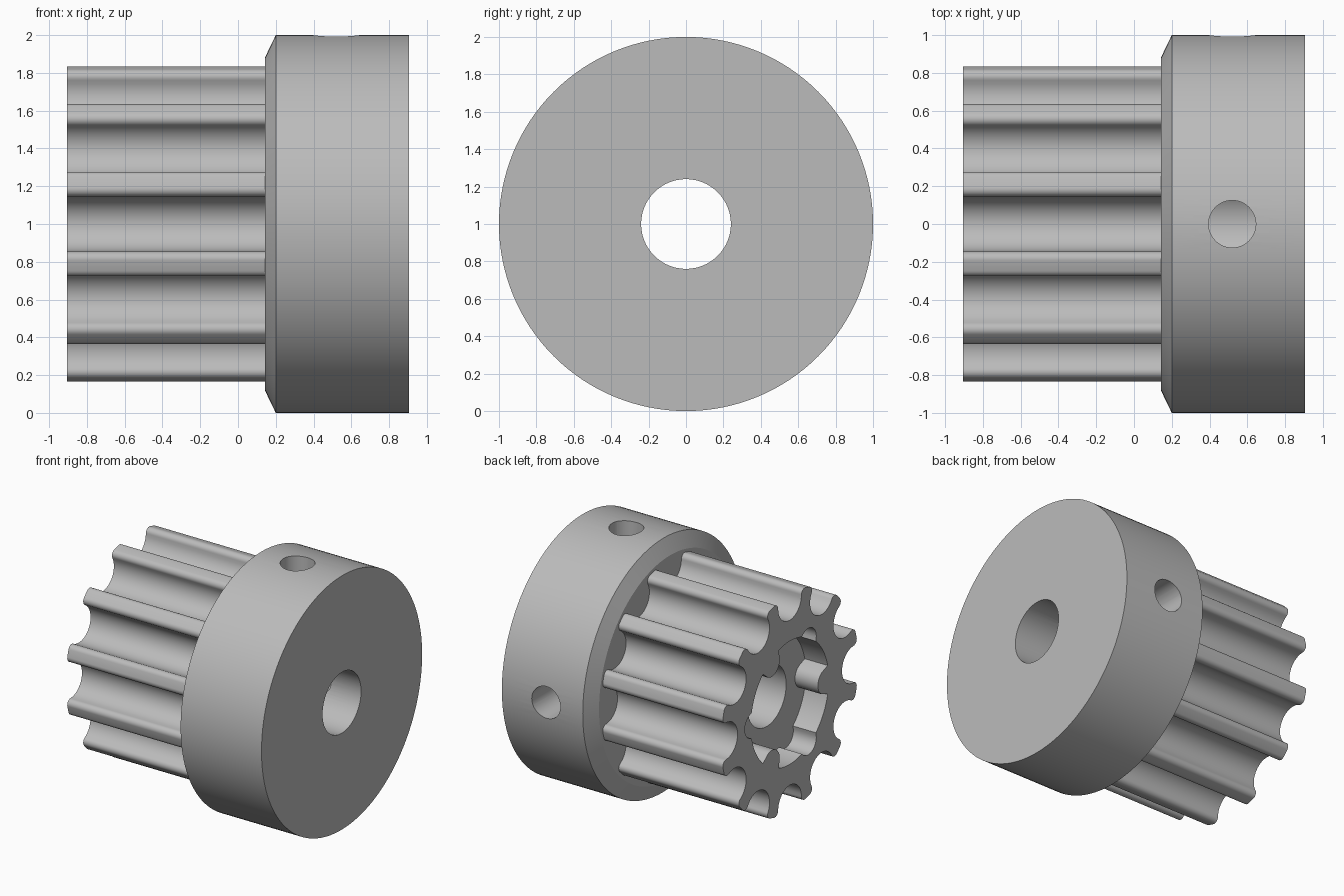
import bpy, bmesh
from math import sin, cos, pi, radians, acos, atan2, sqrt

if "Cube" in bpy.data.objects:
    bpy.data.objects.remove(bpy.data.objects["Cube"])

LEFT, STEP, RIGHT = -0.905, 0.142, 0.905   # ends of the toothed drum and the collar
BORE = 0.24
TEETH = 12

metal = bpy.data.materials.new("grey metal")
metal.use_nodes = True
grey = (0.5, 0.5, 0.5, 1)
metal.diffuse_color = grey
metal.node_tree.nodes["Principled BSDF"].inputs["Base Color"].default_value = grey


def finish(name, bm):
    bmesh.ops.recalc_face_normals(bm, faces=bm.faces)
    mesh = bpy.data.meshes.new(name)
    bm.to_mesh(mesh)
    bm.free()
    mesh.materials.append(metal)
    obj = bpy.data.objects.new(name, mesh)
    bpy.context.collection.objects.link(obj)
    return obj


def loft(name, rings):
    """Skin equal-length rings of points and cap both ends."""
    bm = bmesh.new()
    loops = [[bm.verts.new(p) for p in ring] for ring in rings]
    for a, b in zip(loops, loops[1:]):
        for i in range(len(a)):
            j = (i + 1) % len(a)
            bm.faces.new((a[i], a[j], b[j], b[i]))
    bm.faces.new(loops[0])
    bm.faces.new(loops[-1])
    return finish(name, bm)


def along_x(outline, x):
    return [(x, y, z + 1) for y, z in outline]


def circle(r, n=96):
    return [(r * cos(2 * pi * i / n), r * sin(2 * pi * i / n)) for i in range(n)]


def arc(cx, cy, r, start, end, n):
    return [(cx + r * cos(start + (end - start) * i / n),
             cy + r * sin(start + (end - start) * i / n)) for i in range(n + 1)]


def toothed_outline(tip=0.855, groove_c=0.795, groove_r=0.145, fillet=0.04):
    """Round grooves with rounded tooth corners, one groove per pitch."""
    d = tip - fillet
    a = acos((groove_c**2 + d**2 - (groove_r + fillet)**2) / (2 * groove_c * d))
    fx, fy = d * cos(a), d * sin(a)
    touch = atan2(fy, fx - groove_c)          # direction from groove to corner centre
    half = arc(groove_c, 0, groove_r, pi, touch, 10)
    half += arc(fx, fy, fillet, touch - pi, a - 2 * pi, 8)[1:] if touch - pi < a - 2 * pi \
        else arc(fx, fy, fillet, touch + pi, a + 2 * pi, 8)[1:]
    pitch = [(x, -y) for x, y in reversed(half[1:])] + half
    points = []
    for k in range(TEETH):
        t = 2 * pi * k / TEETH
        points += [(x * cos(t) - y * sin(t), x * sin(t) + y * cos(t)) for x, y in pitch]
    return points


def recess_outline(r=0.485, n=240):
    """Round pocket with three inward nubs and three outward notches."""
    points = []
    for i in range(n):
        t = 2 * pi * i / n
        third = 2 * pi / 3
        nub = (t + third / 2) % third - third / 2
        notch = t % third - third / 2
        rad = r
        for off, c, q, side in ((nub, 0.45, 0.1, -1), (notch, 0.46, 0.1, 1)):
            s = q * q - (c * sin(off))**2
            if s > 0:
                hit = c * cos(off) + side * sqrt(s)
                rad = min(rad, hit) if side < 0 else max(rad, hit)
        points.append((-rad * cos(t), rad * sin(t)))
    return points


def cut(obj, cutters):
    bpy.context.view_layer.objects.active = obj
    for c in cutters:
        mod = obj.modifiers.new("cut", "BOOLEAN")
        mod.operation, mod.solver, mod.object = "DIFFERENCE", "EXACT", c
        bpy.ops.object.modifier_apply(modifier=mod.name)


# Main solids
drum_profile = toothed_outline()
drum = loft("toothed_drum", [along_x(drum_profile, x) for x in (LEFT, STEP)])
collar = loft("collar", [along_x(circle(r, 128), x)
                         for x, r in ((STEP, 0.88), (0.2, 1), (RIGHT, 1))])

# Cutters: shaft bore, end pocket and two set screw holes
bore = loft("bore_cutter", [along_x(circle(BORE, 64), x) for x in (-2, 2)])
pocket = loft("pocket_cutter", [along_x(recess_outline(), x) for x in (-2, LEFT + 0.2)])
hole = circle(0.125, 48)
top_hole = loft("top_hole_cutter", [[(0.52 + a, b, z) for a, b in hole] for z in (1, 2.5)])
back_hole = loft("back_hole_cutter", [[(0.52 + a, y, 1 + b) for a, b in hole] for y in (0, 1.5)])

cut(drum, [bore, pocket])
cut(collar, [bore, top_hole, back_hole])
for c in (bore, pocket, top_hole, back_hole):
    bpy.data.objects.remove(c)

# Smooth curved walls, crisp edges
for obj in (drum, collar):
    bpy.ops.object.select_all(action="DESELECT")
    obj.select_set(True)
    bpy.context.view_layer.objects.active = obj
    bpy.ops.object.shade_smooth_by_angle(angle=radians(25))
